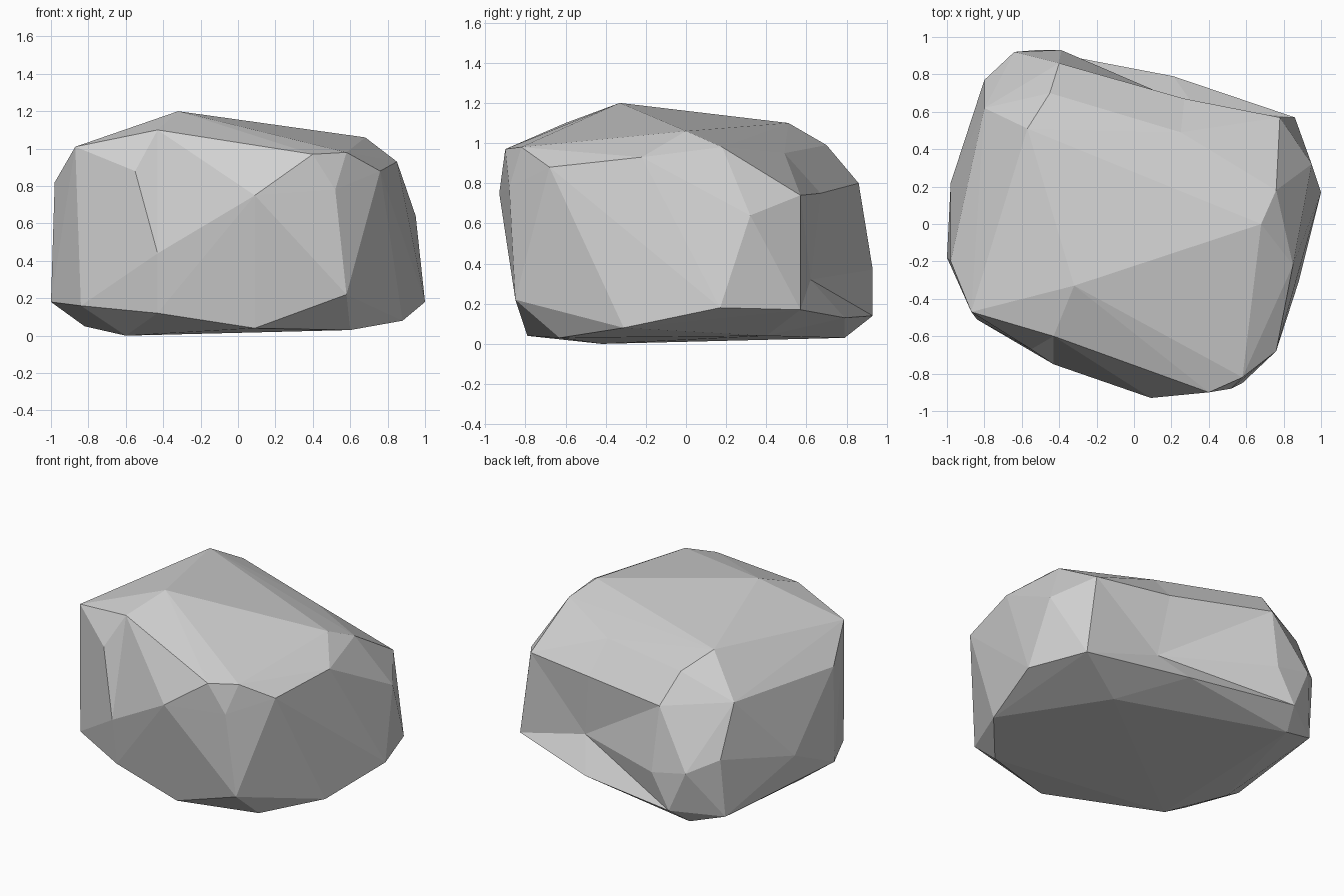
import bpy
import bmesh
from mathutils import Vector

# Remove the default cube if the scene has one
default_cube = bpy.data.objects.get("Cube")
if default_cube:
    bpy.data.objects.remove(default_cube, do_unlink=True)


def make_material(name, colour):
    """One flat, matt colour for viewport and render."""
    material = bpy.data.materials.new(name)
    material.use_nodes = True
    material.diffuse_color = colour
    shader = next(n for n in material.node_tree.nodes if n.type == "BSDF_PRINCIPLED")
    shader.inputs["Base Color"].default_value = colour
    return material


def nearest(bm, point):
    """The corner of the skin closest to a point."""
    return min(bm.verts, key=lambda v: (v.co - Vector(point)).length)


def chipped_stone(name, contours, dents, crease, material):
    """Wrap contours of corner points in a faceted skin, then chip it."""
    mesh = bpy.data.meshes.new(name)
    bm = bmesh.new()
    for contour in contours + [[corner for corner, pull in dents]]:
        for corner in contour:
            bm.verts.new(corner)
    hull = bmesh.ops.convex_hull(bm, input=list(bm.verts), use_existing_faces=False)
    # Drop any corner that fell inside the skin
    buried = {g for g in hull["geom_interior"] + hull["geom_unused"]
              if isinstance(g, bmesh.types.BMVert)}
    bmesh.ops.delete(bm, geom=list(buried), context="VERTS")
    # Fold the skin inward across the crease
    ends = {nearest(bm, end) for end in crease}
    ridge = [edge for edge in bm.edges if set(edge.verts) == ends]
    bmesh.ops.rotate_edges(bm, edges=ridge, use_ccw=False)
    # Press the dented corners inward
    for corner, pull in dents:
        nearest(bm, corner).co += Vector(pull)
    bmesh.ops.recalc_face_normals(bm, faces=list(bm.faces))
    for face in bm.faces:
        face.smooth = False
    bm.to_mesh(mesh)
    bm.free()
    mesh.materials.append(material)
    stone = bpy.data.objects.new(name, mesh)
    bpy.context.scene.collection.objects.link(stone)
    return stone


# Underside corners
underside = [
    (-.6, -.42, 0), (.09, -.79, .04), (.6, -.63, .03), (.88, -.31, .08),
    (-.82, -.08, .05), (-.58, .79, .03), (.5, .4, .04),
]

# Widest belt, just above the ground
foot = [
    (-.84, -.51, .16), (-.43, -.7, .12), (.58, -.85, .22), (1, .17, .18),
    (.86, .57, .17), (.21, .79, .13), (-.52, .93, .14), (-.81, .73, .1),
    (-1, -.18, .18),
]

# Flanks, starting with the two ends of the front crease
crease = [(.09, -.93, .75), (-.55, -.67, .88)]
flanks = crease + [
    (-.43, -.75, .44), (.52, -.88, .78), (.95, .32, .64), (.78, .57, .74),
    (-.39, .93, .37), (-.64, .92, .42), (-.8, .77, .5), (-.98, .22, .37),
]

# Shoulder where the flanks turn into the top
shoulder = [
    (-.87, -.47, 1.01), (.4, -.9, .97), (.58, -.82, .98), (.76, -.68, .88),
    (.85, -.22, .93), (.76, .18, .98), (-.45, .7, .99), (-.4, .86, .8),
    (-.8, .62, .84), (-.98, -.2, .82), (.25, .49, .95),
]

# Crown, with the peak first
crown = [(-.32, -.33, 1.2), (.68, 0, 1.06), (-.57, .51, 1.1), (-.43, -.6, 1.1)]

# Corners of the back wall and how far each is pressed in
dents = [((.27, .72, .78), (0, -.05, -.03)), ((.33, .79, .32), (0, -.17, 0))]

stone_grey = make_material("stone grey", (.64, .64, .64, 1))
chipped_stone("boulder", [underside, foot, flanks, shoulder, crown],
              dents, crease, stone_grey)
